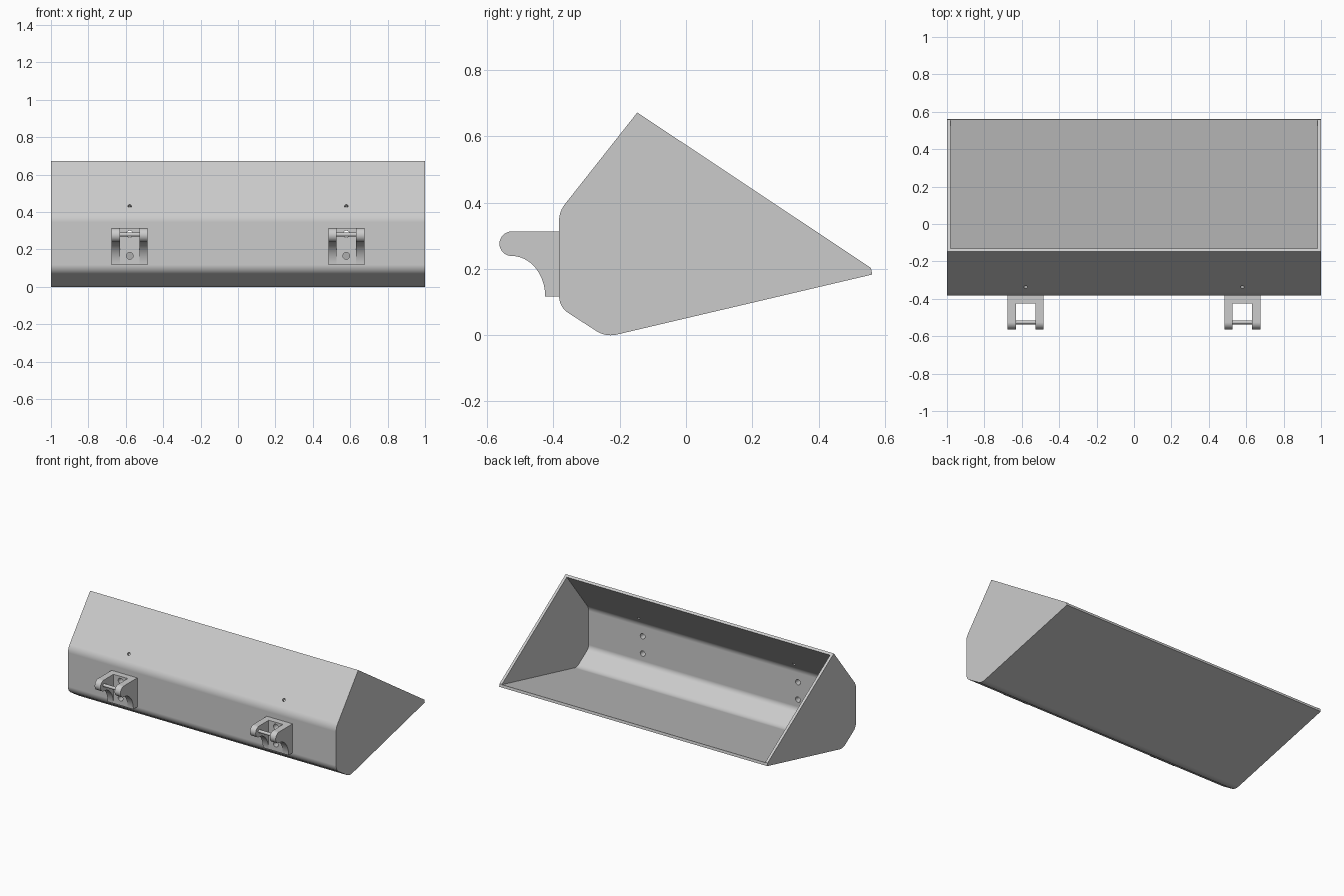
import bpy, bmesh, math
from mathutils import Vector, Matrix

cube = bpy.data.objects.get("Cube")
if cube:
    bpy.data.objects.remove(cube)

grey = bpy.data.materials.new("steel grey")
grey.use_nodes = True
colour = (0.6, 0.6, 0.6, 1)
grey.diffuse_color = colour
grey.node_tree.nodes["Principled BSDF"].inputs["Base Color"].default_value = colour

WALL = 0.018        # plate thickness of the bucket
HINGE_X = 0.579     # distance of each hinge from the middle


def fillet(corners, radii, steps=10):
    """Round each corner of a closed (y, z) profile."""
    out = []
    for i, (p, r) in enumerate(zip(corners, radii)):
        p = Vector(p)
        if r <= 0:
            out.append(p)
            continue
        a = (Vector(corners[i - 1]) - p).normalized()
        b = (Vector(corners[(i + 1) % len(corners)]) - p).normalized()
        half = a.angle(b) / 2
        centre = p + (a + b).normalized() * (r / math.sin(half))
        start = p + a * (r / math.tan(half)) - centre
        end = p + b * (r / math.tan(half)) - centre
        sweep = math.pi - 2 * half
        for k in range(steps + 1):
            t = k / steps
            out.append(centre + (start * math.sin((1 - t) * sweep)
                                 + end * math.sin(t * sweep)) / math.sin(sweep))
    return out


def offset(corners, distances):
    """Move edge i (corner i to i+1) of a counter-clockwise profile inwards."""
    lines = []
    for i, d in enumerate(distances):
        p, q = Vector(corners[i]), Vector(corners[(i + 1) % len(corners)])
        u = (q - p).normalized()
        lines.append((p + Vector((-u.y, u.x)) * d, u))
    out = []
    for i, (p, u) in enumerate(lines):
        q, v = lines[i - 1]
        t = (p - q).cross(u) / v.cross(u)
        out.append(q + v * t)
    return out


def finish(name, bm):
    bmesh.ops.recalc_face_normals(bm, faces=bm.faces)
    mesh = bpy.data.meshes.new(name)
    bm.to_mesh(mesh)
    bm.free()
    obj = bpy.data.objects.new(name, mesh)
    bpy.context.collection.objects.link(obj)
    mesh.materials.append(grey)
    return obj


def prism(name, profile, x0, x1):
    """Extrude a (y, z) profile along x."""
    bm = bmesh.new()
    face = bm.faces.new([bm.verts.new((x0, y, z)) for y, z in profile])
    side = bmesh.ops.extrude_face_region(bm, geom=[face])["geom"]
    verts = [g for g in side if isinstance(g, bmesh.types.BMVert)]
    bmesh.ops.translate(bm, vec=(x1 - x0, 0, 0), verts=verts)
    return finish(name, bm)


def rod(name, centre, axis, radius, length):
    bm = bmesh.new()
    turn = Vector((0, 0, 1)).rotation_difference(Vector(axis)).to_matrix().to_4x4()
    bmesh.ops.create_cone(bm, cap_ends=True, segments=32, radius1=radius,
                          radius2=radius, depth=length,
                          matrix=Matrix.Translation(centre) @ turn)
    return finish(name, bm)


def activate(obj):
    bpy.ops.object.select_all(action="DESELECT")
    obj.select_set(True)
    bpy.context.view_layer.objects.active = obj


def cut(obj, cutter):
    activate(obj)
    mod = obj.modifiers.new("cut", "BOOLEAN")
    mod.operation, mod.solver, mod.object = "DIFFERENCE", "EXACT", cutter
    bpy.ops.object.modifier_apply(modifier=mod.name)
    bpy.data.objects.remove(cutter)


def smooth(obj):
    activate(obj)
    bpy.ops.object.shade_smooth_by_angle(angle=math.radians(30))
    mod = obj.modifiers.new("even normals", "WEIGHTED_NORMAL")
    mod.keep_sharp = True


def bolt_holes(obj, x):
    for z in (0.282, 0.165):
        cut(obj, rod("hole_cutter", (x, -0.4, z), (0, 1, 0), 0.018, 0.12))


# Bucket: outer prism hollowed by an inset cavity open at the slanted mouth
outer = [(-0.147, 0.672), (-0.383, 0.373), (-0.383, 0.085),
         (-0.242, -0.006), (0.562, 0.183), (0.558, 0.203)]
radii = [0, 0.08, 0.06, 0.08, 0, 0]
bucket = prism("bucket", fillet(outer, radii), -1, 1)
wedge = outer[:5]
inner = offset(wedge, [WALL, WALL, WALL, WALL, -0.03])
inner_radii = [max(r - WALL, 0) for r in radii[:5]]
cut(bucket, prism("cavity_cutter", fillet(inner, inner_radii), -1 + WALL, 1 - WALL))

# Hinge bracket: rounded arm outline with a concave underside
ear = Vector((-0.526, 0.276))
ear_r = 0.037
arm = [(-0.38, 0.313), (ear.x, 0.313)]
for k in range(1, 17):
    a = math.pi / 2 + math.pi * k / 16
    arm.append((ear.x + ear_r * math.cos(a), ear.y + ear_r * math.sin(a)))
for k in range(1, 17):
    a = math.pi / 2 * (1 - k / 16)
    arm.append((ear.x + 0.101 * math.cos(a), 0.117 + 0.122 * math.sin(a)))
arm.append((-0.38, 0.117))
gap = [(-0.6, 0.05), (-0.424, 0.05), (-0.424, 0.4), (-0.6, 0.4)]

for side, sign in (("right", -1), ("left", 1)):
    x = sign * HINGE_X
    bolt_holes(bucket, x)
    # Small hole square to the sloping upper plate
    cut(bucket, rod("hole_cutter", (x, -0.337, 0.431), (0, -0.785, 0.62), 0.01, 0.1))

    bracket = prism(side + "_hinge_bracket", arm, x - 0.096, x + 0.096)
    cut(bracket, prism("gap_cutter", gap, x - 0.053, x + 0.053))
    bolt_holes(bracket, x)
    smooth(bracket)
    smooth(rod(side + "_hinge_pin", (x, ear.x, 0.279), (1, 0, 0), 0.01, 0.12))

smooth(bucket)
